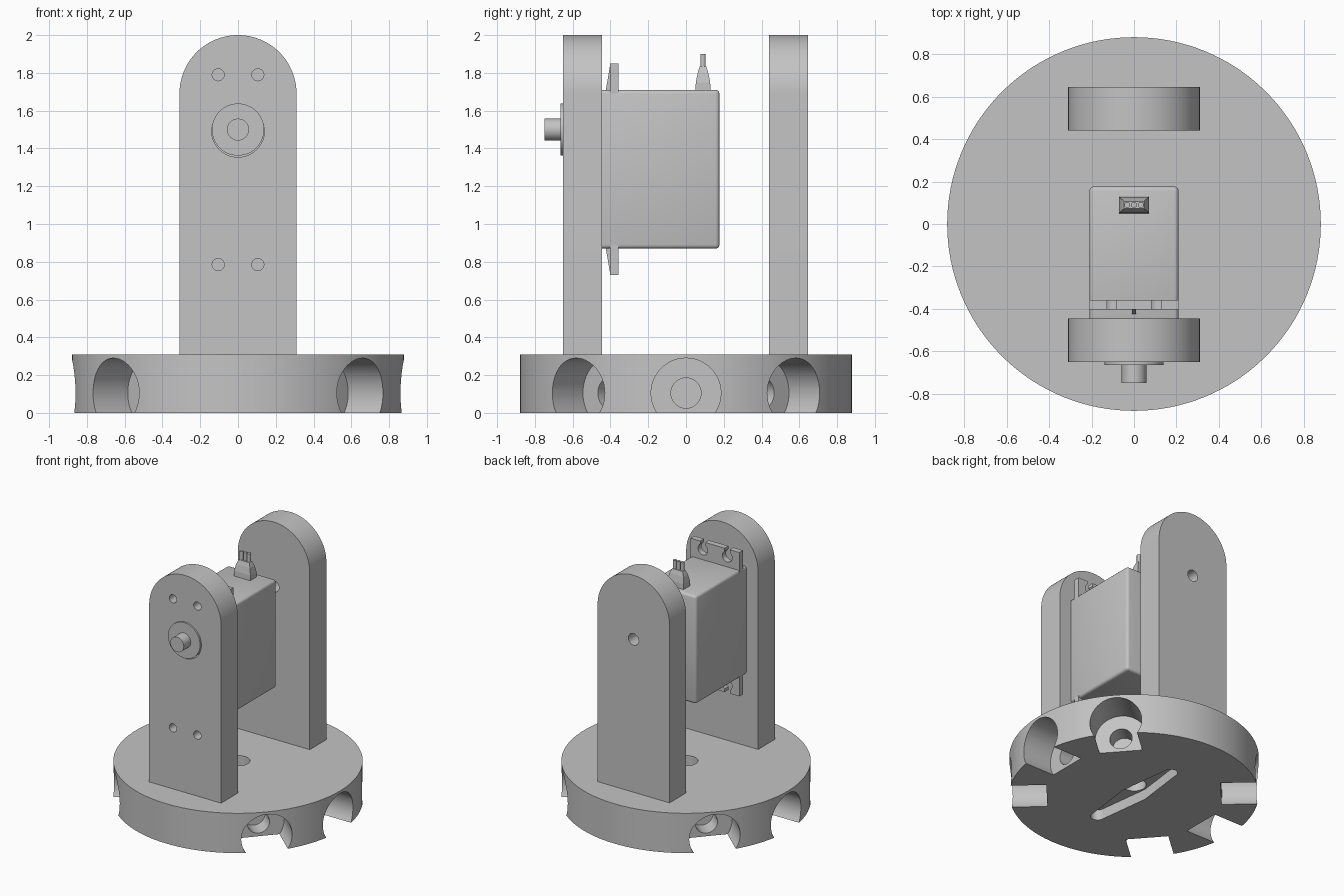
import bpy, bmesh, math
from mathutils import Matrix, Vector

cube = bpy.data.objects.get("Cube")
if cube:
    bpy.data.objects.remove(cube, do_unlink=True)

grey = bpy.data.materials.new("light grey plastic")
grey.use_nodes = True
grey.diffuse_color = (0.55, 0.55, 0.55, 1)
grey.node_tree.nodes["Principled BSDF"].inputs["Base Color"].default_value = (0.55, 0.55, 0.55, 1)


def finish(name, bm):
    bmesh.ops.recalc_face_normals(bm, faces=bm.faces)
    mesh = bpy.data.meshes.new(name)
    bm.to_mesh(mesh)
    bm.free()
    mesh.materials.append(grey)
    obj = bpy.data.objects.new(name, mesh)
    bpy.context.collection.objects.link(obj)
    return obj


def rod(name, start, end, radius, sides=48):
    a, b = Vector(start), Vector(end)
    turn = (b - a).to_track_quat('Z', 'Y').to_matrix().to_4x4()
    bm = bmesh.new()
    bmesh.ops.create_cone(bm, cap_ends=True, segments=sides, radius1=radius, radius2=radius,
                          depth=(b - a).length, matrix=Matrix.Translation((a + b) / 2) @ turn)
    return finish(name, bm)


def box(name, x, y, z):
    bm = bmesh.new()
    bmesh.ops.create_cube(bm, size=1)
    for v in bm.verts:
        v.co = [lo + (c + 0.5) * (hi - lo) for c, (lo, hi) in zip(v.co, (x, y, z))]
    return finish(name, bm)


def prism(name, points, offset):
    bm = bmesh.new()
    face = bm.faces.new([bm.verts.new(p) for p in points])
    ext = bmesh.ops.extrude_face_region(bm, geom=[face])
    moved = [g for g in ext["geom"] if isinstance(g, bmesh.types.BMVert)]
    bmesh.ops.translate(bm, verts=moved, vec=offset)
    if not any(len(f.verts) == len(points) and f is face for f in bm.faces):
        bm.faces.new([v for v in bm.verts if v not in moved])
    return finish(name, bm)


def apply_modifiers(obj):
    graph = bpy.context.evaluated_depsgraph_get()
    mesh = bpy.data.meshes.new_from_object(obj.evaluated_get(graph))
    obj.modifiers.clear()
    obj.data = mesh


def cut(obj, cutters):
    for cutter in cutters:
        cutter.hide_render = True
        mod = obj.modifiers.new("cut", 'BOOLEAN')
        mod.operation, mod.solver, mod.object = 'DIFFERENCE', 'EXACT', cutter
        apply_modifiers(obj)
        bpy.data.objects.remove(cutter, do_unlink=True)


def smooth(obj):
    bpy.ops.object.select_all(action='DESELECT')
    obj.select_set(True)
    bpy.context.view_layer.objects.active = obj
    bpy.ops.object.shade_smooth_by_angle(angle=math.radians(30))


# Round base with stepped pockets around the rim
base = rod("round_base", (0, 0, 0), (0, 0, 0.31), 0.88, 128)
cutters = []
for degrees in (0, 41.4, 138.6, 180, 221.4, 318.6):
    out = Vector((math.cos(math.radians(degrees)), math.sin(math.radians(degrees)), 0))
    up = Vector((0, 0, 0.105))
    cutters.append(rod("pocket_cutter", out * 0.615 + up, out + up, 0.185))
    cutters.append(rod("bore_cutter", out * 0.48 + up, out * 0.7 + up, 0.08, 32))

# Tapered slot under the base, with centre and end holes
slot = []
for sign in (1, -1):
    slot.append((sign * 0.1, 0, -0.05))
    for i in range(13):
        a = math.pi * (i / 12 + (0 if sign > 0 else 1))
        slot.append((0.05 * math.cos(a), sign * 0.4 + 0.05 * math.sin(a), -0.05))
cutters.append(prism("slot_cutter", slot, (0, 0, 0.13)))
cutters.append(rod("centre_cutter", (0, 0, -0.1), (0, 0, 0.5), 0.085))
for y in (-0.38, 0.38):
    cutters.append(rod("end_hole_cutter", (0, y, 0.05), (0, y, 0.16), 0.028, 24))
cut(base, cutters)
smooth(base)


# Two upright arms with arched tops
def arm(name, front, depth):
    outline = [(0.31, front, 0.3)]
    for i in range(49):
        a = math.pi * i / 48
        outline.append((0.31 * math.cos(a), front, 1.69 + 0.31 * math.sin(a)))
    outline.append((-0.31, front, 0.3))
    return prism(name, outline, (0, depth, 0))


front_arm = arm("front_arm", -0.65, 0.205)
holes = [rod("shaft_cutter", (0, -0.8, 1.494), (0, -0.3, 1.494), 0.14, 64)]
for x in (-0.105, 0.105):
    for z in (0.785, 1.79):
        holes.append(rod("screw_cutter", (x, -0.8, z), (x, -0.3, z), 0.032, 24))
cut(front_arm, holes)
back_arm = arm("back_arm", 0.44, 0.205)
cut(back_arm, [rod("pivot_cutter", (0, 0.3, 1.5), (0, 0.8, 1.5), 0.045, 32)])

# Motor body with rounded edges
body = box("motor_body", (-0.21, 0.21), (-0.46, 0.177), (0.87, 1.71))
bevel = body.modifiers.new("bevel", 'BEVEL')
bevel.width, bevel.segments = 0.02, 3
apply_modifiers(body)

# Gear housing and output shaft
housing = rod("gear_housing", (0, -0.664, 1.5), (0, -0.44, 1.5), 0.138, 64)
shaft = rod("output_shaft", (0, -0.75, 1.5), (0, -0.65, 1.5), 0.058)
for part in (front_arm, back_arm, body, housing, shaft):
    smooth(part)

# Mounting tabs with open screw slots and a centre rib
for name, side in (("upper", 1), ("lower", -1)):
    def height(d):
        return 1.29 + side * d
    tab = box(name + "_mounting_tab", (-0.21, 0.21), (-0.402, -0.357),
              sorted((height(0.4), height(0.56))))
    slots = []
    for x in (-0.105, 0.105):
        slots.append(rod("tab_hole_cutter", (x, -0.5, height(0.5)), (x, -0.3, height(0.5)), 0.042, 24))
        slots.append(box("tab_slot_cutter", (x - 0.022, x + 0.022), (-0.5, -0.3),
                         sorted((height(0.5), height(0.7)))))
    cut(tab, slots)
    smooth(tab)
    rib = [(-0.01, -0.426, height(0.41)), (-0.01, -0.39, height(0.41)),
           (-0.01, -0.39, height(0.55)), (-0.01, -0.402, height(0.55))]
    prism(name + "_tab_rib", rib, (0.02, 0, 0))

# Tapered cable boot lofted from rectangles, with three wires
bm = bmesh.new()
previous = None
for z, half_x, half_y in ((1.7, 0.07, 0.04), (1.75, 0.07, 0.038), (1.8, 0.06, 0.028), (1.835, 0.046, 0.017)):
    ring = [bm.verts.new((sx * half_x, 0.09 + sy * half_y, z))
            for sx, sy in ((1, 1), (-1, 1), (-1, -1), (1, -1))]
    if previous:
        for i in range(4):
            j = (i + 1) % 4
            bm.faces.new((previous[i], previous[j], ring[j], ring[i]))
    else:
        bm.faces.new(ring)
    previous = ring
bm.faces.new(previous)
finish("cable_boot", bm)
for label, x in (("left", 0.032), ("middle", 0), ("right", -0.032)):
    smooth(rod(label + "_wire", (x, 0.09, 1.82), (x, 0.09, 1.9), 0.014, 16))
